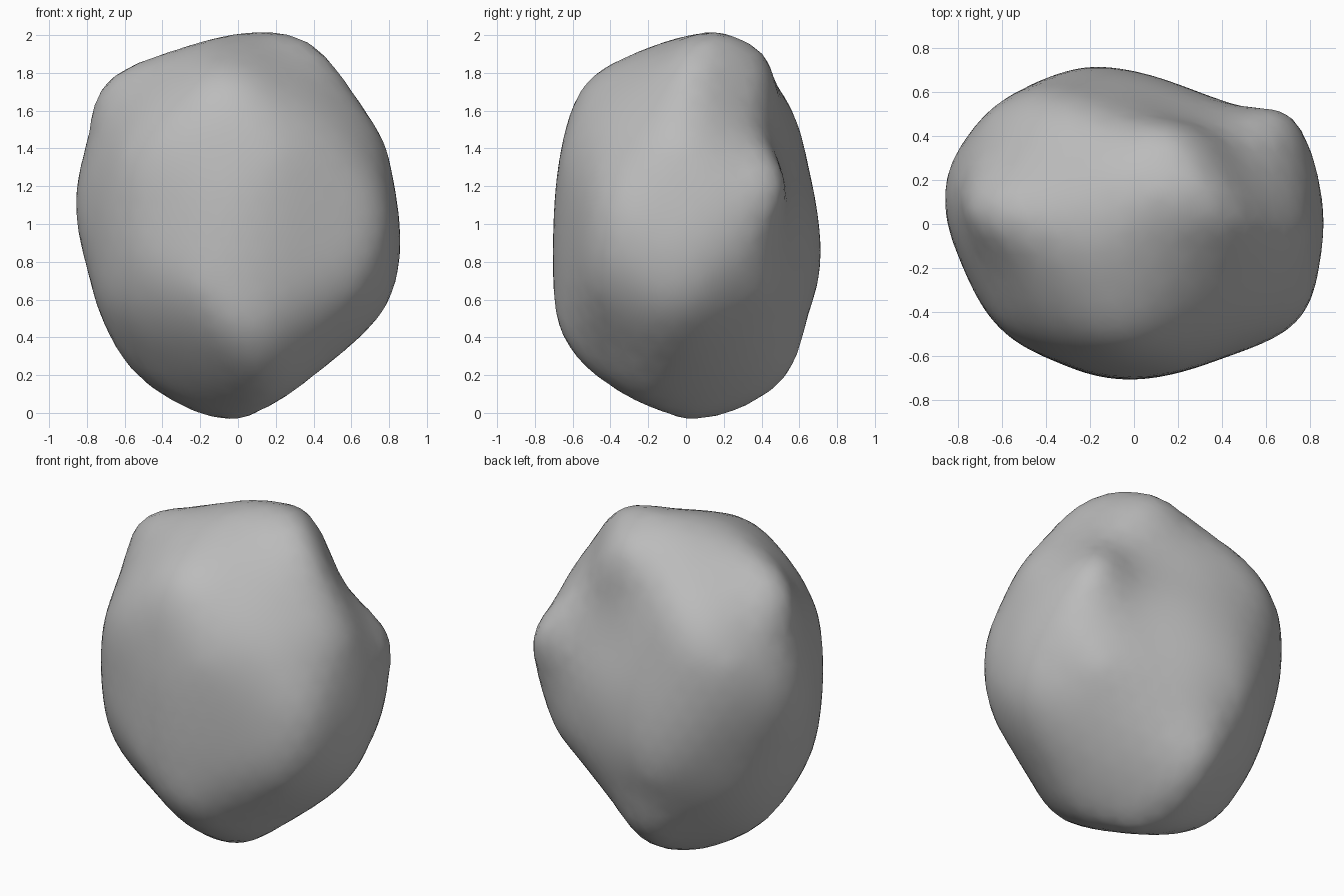
import bpy
import bmesh
from math import cos, sin, pi, radians
from mathutils import Vector

cube = bpy.data.objects.get("Cube")
if cube:
    bpy.data.objects.remove(cube, do_unlink=True)

TILT = radians(30)
NORMALS_PER_OUTLINE = 48
WEAR = .006  # spare stone that the final rounding wears away
BAND = .08   # depth of stone moved when a worn facet is built up again
planes = []  # facets of the boulder as (outward normal, distance from the centre)


def add_outline(right, up, outline):
    """Chisel the boulder to a convex outline lying in the plane of two axes."""
    points = [Vector(p) for p in outline]
    for i in range(NORMALS_PER_OUTLINE):
        a = 2 * pi * i / NORMALS_PER_OUTLINE
        direction = Vector((cos(a), sin(a)))
        reach = max(p.dot(direction) for p in points)
        planes.append((right * direction.x + up * direction.y, reach + WEAR))


def slanted_axes(look_x, look_y, tilt):
    """Right and up axes for a diagonal viewing direction."""
    ahead = Vector((look_x, look_y, 0)).normalized()
    up_axis = Vector((0, 0, 1))
    return ahead.cross(up_axis), up_axis * cos(tilt) + ahead * sin(tilt)


def build_up(verts, normal, distance):
    """Raise the stone nearest to a facet until it touches the facet again."""
    heights = [v.co.dot(normal) for v in verts]
    top = max(heights)
    if top < distance:
        for v, height in zip(verts, heights):
            if height > top - BAND:
                v.co += normal * (distance - top) * (1 - (top - height) / BAND)


X, Y, Z = Vector((1, 0, 0)), Vector((0, 1, 0)), Vector((0, 0, 1))

# Width against height
add_outline(X, Z, [
    (-.1, -1), (.05, -.99), (.3, -.87), (.75, -.47), (.83, -.3), (.84, -.1),
    (.82, .15), (.77, .4), (.67, .6), (.52, .8), (.3, .99), (.2, 1),
    (-.2, .96), (-.5, .85), (-.75, .66), (-.82, .35), (-.85, .1), (-.83, -.1),
    (-.75, -.4), (-.65, -.6), (-.45, -.85), (-.3, -.95)])

# Depth against height
add_outline(Y, Z, [
    (.2, -1), (0, -.99), (-.2, -.95), (-.4, -.84), (-.57, -.71), (-.66, -.5),
    (-.7, -.3), (-.66, .35), (-.62, .55), (-.55, .7), (-.45, .8), (-.2, .92),
    (.15, 1), (.24, .99), (.4, .83), (.55, .6), (.62, .35), (.69, 0),
    (.69, -.15), (.66, -.4), (.6, -.65), (.55, -.76), (.4, -.89)])

# Plan
add_outline(X, Y, [
    (-.85, .1), (-.8, .32), (-.6, .53), (-.46, .63), (-.2, .7), (0, .69),
    (.75, .4), (.82, .25), (.845, 0), (.81, -.3), (.75, -.41), (.5, -.56),
    (.2, -.67), (0, -.7), (-.3, -.64), (-.5, -.53), (-.65, -.4), (-.77, -.2)])

# Diagonal outlines
add_outline(*slanted_axes(-1, 1, TILT), [
    (-.75, .23), (-.72, .39), (-.58, .72), (-.4, .87), (-.21, .94), (.29, .91),
    (.44, .82), (.77, .25), (.82, .03), (.78, -.24), (.67, -.5), (.51, -.66),
    (.2, -.87), (-.03, -.95), (-.22, -.89), (-.49, -.67), (-.66, -.4),
    (-.73, -.1)])
add_outline(*slanted_axes(1, -1, TILT), [
    (-.82, .12), (-.76, .34), (-.61, .61), (-.34, .89), (-.17, .93), (.3, .85),
    (.55, .67), (.7, .39), (.75, .17), (.74, -.27), (.6, -.63), (.3, -.91),
    (.02, -.97), (-.14, -.97), (-.39, -.83), (-.78, -.08)])
add_outline(*slanted_axes(-1, -1, -TILT), [
    (-.82, .03), (-.77, .34), (-.49, .75), (-.09, 1.01), (0, .99), (.61, .63),
    (.77, .39), (.79, .06), (.75, -.3), (.59, -.66), (.34, -.87), (.03, -.92),
    (-.35, -.84), (-.57, -.66), (-.74, -.33)])

# Broad sloping facet at the back
planes.append((Vector((.3, .88, .36)).normalized(), .655))

# Boulder: a sphere pulled in to the nearest facet
bm = bmesh.new()
bmesh.ops.create_icosphere(bm, subdivisions=4, radius=1)
for v in bm.verts:
    d = v.co.normalized()
    v.co = d * min(h / n.dot(d) for n, h in planes if n.dot(d) > .1)

# Ridges worn round while the facets keep their places
for _ in range(6):
    for _ in range(2):
        bmesh.ops.smooth_vert(bm, verts=bm.verts, factor=.5,
                              use_axis_x=True, use_axis_y=True, use_axis_z=True)
    for normal, distance in planes:
        build_up(bm.verts, normal, distance)

mesh = bpy.data.meshes.new("boulder")
bm.to_mesh(mesh)
bm.free()
mesh.shade_smooth()
boulder = bpy.data.objects.new("boulder", mesh)
boulder.location.z = 1
bpy.context.collection.objects.link(boulder)
boulder.modifiers.new("rounding", 'SUBSURF').levels = 1

# Stone colour
stone = bpy.data.materials.new("grey_stone")
stone.use_nodes = True
grey = (.5, .5, .5, 1)
stone.diffuse_color = grey
stone.node_tree.nodes["Principled BSDF"].inputs["Base Color"].default_value = grey
mesh.materials.append(stone)
